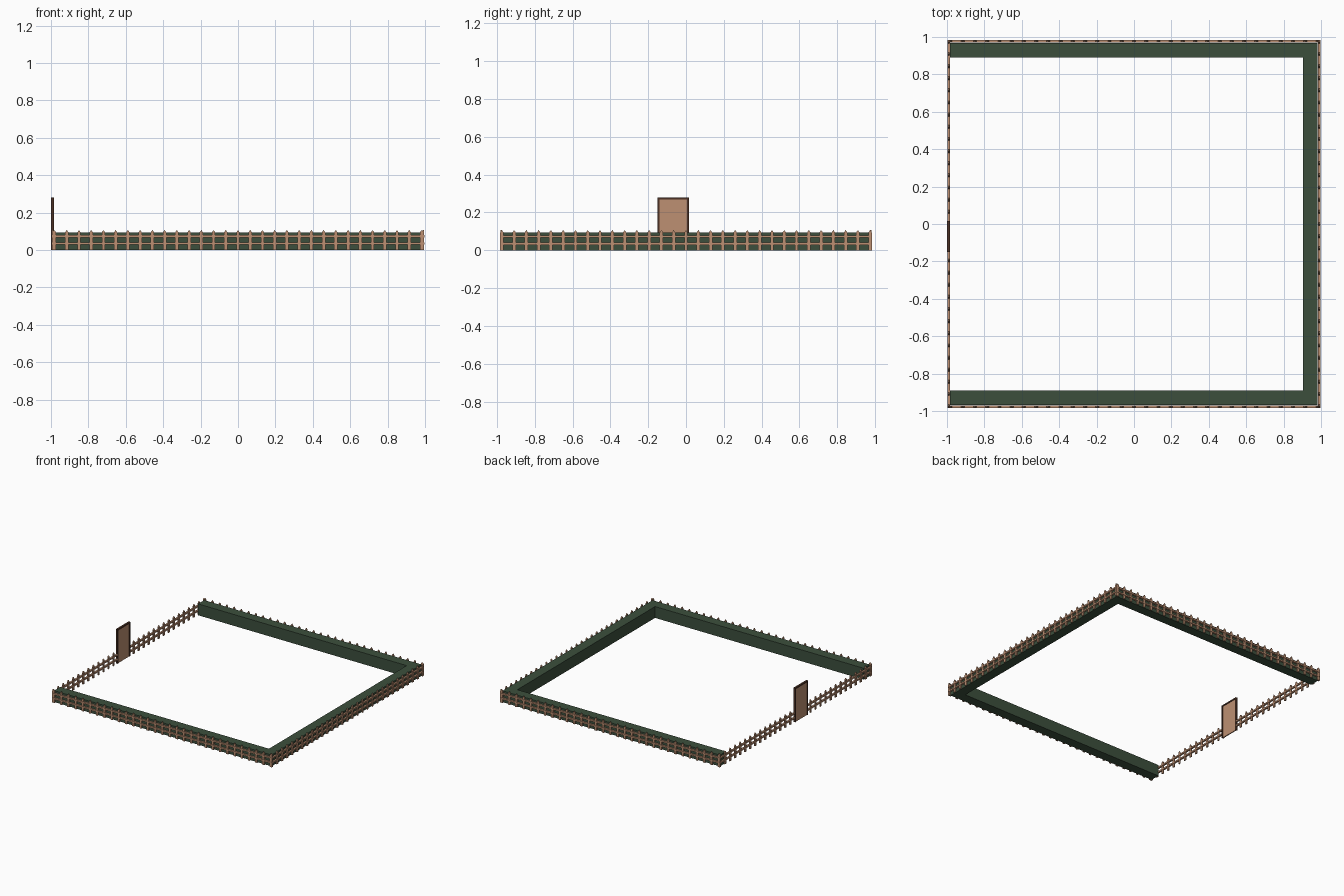
import bpy, bmesh
from mathutils import Matrix, Vector

cube = bpy.data.objects.get("Cube")
if cube:
    bpy.data.objects.remove(cube, do_unlink=True)


def material(name, rgb):
    m = bpy.data.materials.new(name)
    m.use_nodes = True
    m.diffuse_color = (*rgb, 1)
    m.node_tree.nodes["Principled BSDF"].inputs["Base Color"].default_value = (*rgb, 1)
    return m


GREEN = material("hedge green", (0.045, 0.078, 0.046))
TAN = material("tan wood", (0.51, 0.28, 0.17))
BROWN = material("dark brown wood", (0.07, 0.03, 0.017))


def box(bm, lo, hi):
    lo, hi = Vector(lo), Vector(hi)
    size = Matrix.Diagonal((*(hi - lo), 1))
    bmesh.ops.create_cube(bm, size=1, matrix=Matrix.Translation((lo + hi) / 2) @ size)


def picket(bm, x):
    """Upright board with a gabled tip."""
    w, d = 0.009, 0.0045
    outline = [(-w, 0), (w, 0), (w, 0.094), (0, 0.107), (-w, 0.094)]
    face = bm.faces.new([bm.verts.new((x + a, -d, z)) for a, z in outline])
    ext = bmesh.ops.extrude_face_region(bm, geom=[face])
    verts = [v for v in ext["geom"] if isinstance(v, bmesh.types.BMVert)]
    bmesh.ops.translate(bm, verts=verts, vec=(0, 2 * d, 0))


def finish(name, bm, mat):
    bmesh.ops.recalc_face_normals(bm, faces=bm.faces)
    mesh = bpy.data.meshes.new(name)
    bm.to_mesh(mesh)
    bm.free()
    mesh.materials.append(mat)
    ob = bpy.data.objects.new(name, mesh)
    bpy.context.collection.objects.link(ob)
    return ob


DOOR = (-0.15, 0.015)


def fence(name, matrix, half, gap=None):
    """Row of pickets and two rails along x, with an optional gap."""
    bm = bmesh.new()
    count = 31
    for i in range(count):
        x = (half - 0.009) * (2 * i / (count - 1) - 1)
        if not gap or not gap[0] < x < gap[1]:
            picket(bm, x)
    spans = [(-half, gap[0]), (gap[1], half)] if gap else [(-half, half)]
    for a, b in spans:
        for z in (0.035, 0.073):
            box(bm, (a, -0.007, z - 0.006), (b, 0.007, z + 0.006))
    bm.transform(matrix)
    finish(name, bm, TAN)


# Picket fences on all four sides
turn = Matrix.Rotation(1.5707963, 4, "Z")
fence("front_fence", Matrix.Translation((0, -0.977, 0)), 0.99)
fence("back_fence", Matrix.Translation((0, 0.977, 0)), 0.99)
fence("left_fence", Matrix.Translation((0.99, 0, 0)) @ turn, 0.983)
fence("right_fence", Matrix.Translation((-0.99, 0, 0)) @ turn, 0.983, DOOR)

# Hedge along three sides, one U-shaped solid
bm = bmesh.new()
plan = [(-0.985, -0.969), (0.982, -0.969), (0.982, 0.969), (-0.985, 0.969),
        (-0.985, 0.89), (0.903, 0.89), (0.903, -0.89), (-0.985, -0.89)]
base = bm.faces.new([bm.verts.new((x, y, 0)) for x, y in plan])
ext = bmesh.ops.extrude_face_region(bm, geom=[base])
top = [v for v in ext["geom"] if isinstance(v, bmesh.types.BMVert)]
bmesh.ops.translate(bm, verts=top, vec=(0, 0, 0.093))
finish("hedge", bm, GREEN)

# Gate door with its frame
y0, y1 = DOOR
t = 0.011
bm = bmesh.new()
box(bm, (-0.996, y0 + t, 0), (-0.988, y1 - t, 0.28 - t))
finish("door_panel", bm, TAN)

bm = bmesh.new()
box(bm, (-1, y0, 0), (-0.984, y0 + t, 0.28))
box(bm, (-1, y1 - t, 0), (-0.984, y1, 0.28))
box(bm, (-1, y0 + t, 0.28 - t), (-0.984, y1 - t, 0.28))
finish("door_frame", bm, BROWN)
